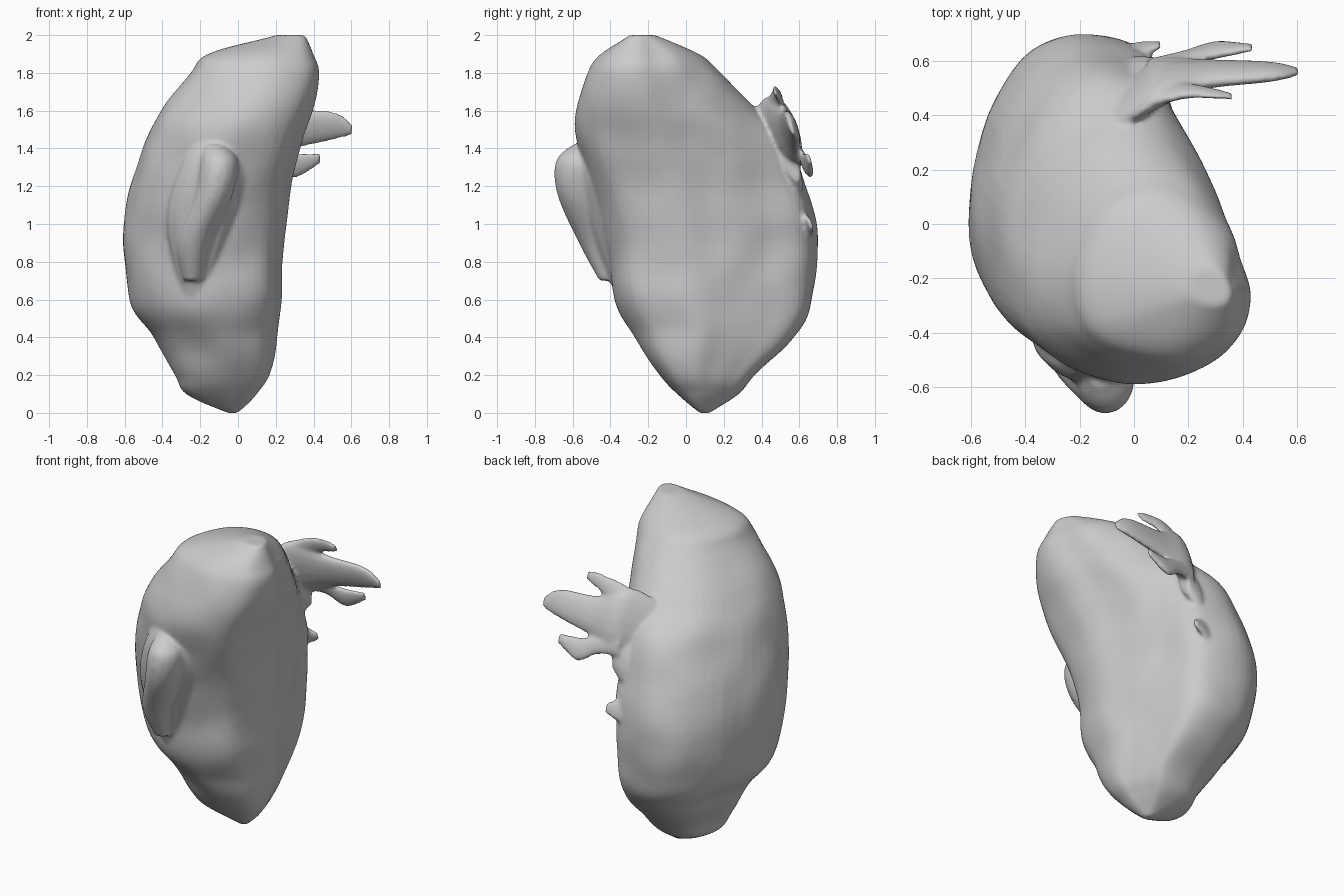
import bpy, bmesh, math
from mathutils import Vector, noise

cube = bpy.data.objects.get("Cube")
if cube:
    bpy.data.objects.remove(cube, do_unlink=True)

shade = 0.6
grey = bpy.data.materials.new("soft grey")
grey.use_nodes = True
grey.diffuse_color = (shade, shade, shade, 1)
bsdf = grey.node_tree.nodes["Principled BSDF"]
bsdf.inputs["Base Color"].default_value = (shade, shade, shade, 1)
bsdf.inputs["Roughness"].default_value = 0.7


def spline(points, steps, closed=False):
    """Smooth curve through points of any dimension."""
    knots = [Vector(point) for point in points]
    count = len(knots)
    spans = count if closed else count - 1

    def knot(index):
        return knots[index % count if closed else max(0, min(count - 1, index))]

    curve = []
    for span in range(spans):
        before, start, end, after = (knot(span + offset) for offset in (-1, 0, 1, 2))
        leave, arrive = (end - before) / 2, (after - start) / 2
        for step in range(steps):
            t = step / steps
            ease = t * t * (3 - 2 * t)
            curve.append(start.lerp(end, ease) + leave * t * (1 - t) ** 2
                         - arrive * t * t * (1 - t))
    return curve if closed else curve + [knots[-1]]


def loft(bm, rings):
    """Skin a list of rings and close both ends."""
    loops = [[bm.verts.new(point) for point in ring] for ring in rings]
    faces = [bm.faces.new(loops[0]), bm.faces.new(loops[-1])]
    for lower, upper in zip(loops, loops[1:]):
        for i in range(len(lower)):
            faces.append(bm.faces.new((lower[i - 1], lower[i], upper[i], upper[i - 1])))
    bmesh.ops.recalc_face_normals(bm, faces=faces)


def branch(bm, path, side, thick, flatness):
    """Tapered oval limb; path rows are x, y, z and half width."""
    angles = [math.tau * k / 16 for k in range(16)]
    rings = []
    for x, y, z, width in spline(path, 8):
        centre = Vector((x, y, z))
        rings.append([centre + width * (side * math.cos(angle) + thick * flatness * math.sin(angle))
                      for angle in angles])
    loft(bm, rings)


def outline(ridge):
    """Rounded cross-section in a unit square; ridge places the back corner."""
    return spline([(0.6, 0), (0.9, 0.1), (1, 0.35), (0.95, 0.55), (0.87, 0.75), (ridge, 0.96),
                   (0.4, 1), (0.15, 0.85), (0, 0.5), (0.06, 0.2), (0.3, 0.05)], 6, closed=True)


# Body rows: height, then left, right, front and back extents
levels = [(0, -0.06, 0, 0.07, 0.13), (0.1, -0.27, 0.1, -0.05, 0.27),
          (0.2, -0.33, 0.17, -0.14, 0.36), (0.4, -0.44, 0.2, -0.27, 0.57),
          (0.6, -0.57, 0.23, -0.37, 0.66), (1, -0.6, 0.25, -0.45, 0.68),
          (1.4, -0.5, 0.33, -0.57, 0.55), (1.6, -0.4, 0.39, -0.58, 0.38),
          (1.8, -0.25, 0.43, -0.52, 0.18), (1.9, -0.15, 0.4, -0.45, 0.07),
          (2, 0.2, 0.35, -0.3, -0.17)]
bm = bmesh.new()
rings = []
for z, left, right, front, back in spline(levels, 8):
    # The back corner is squarer low down and rounder towards the top
    roundness = max(0, min(1, 2 * (z - 1)))
    ring = []
    for u, v in outline(0.75 - roundness / 10):
        point = Vector((left + (right - left) * u, front + (back - front) * v, z))
        outward = Vector((u - 0.5, v - 0.5, 0)).normalized()
        ring.append(point + outward * noise.noise(point * 4.5) / 70)
    rings.append(ring)
loft(bm, rings)

# Raised lobe running down the front, on a broad shallow swelling
across, forward = Vector((1, 0, 0)), Vector((0, 1, 0))
lobe = [(-0.12, -0.54, 1.42, 0.05), (-0.1, -0.57, 1.33, 0.1), (-0.13, -0.56, 1.15, 0.1),
        (-0.23, -0.46, 0.9, 0.09), (-0.24, -0.4, 0.7, 0.05)]
swelling = [(-0.12, -0.48, 1.5, 0.08), (-0.13, -0.47, 1.3, 0.18),
            (-0.2, -0.4, 1, 0.18), (-0.23, -0.32, 0.6, 0.06)]
branch(bm, lobe, across, forward, 1.2)
branch(bm, swelling, across, forward, 0.7)

# Flattened stalk with ragged prongs, and the neck and spur below it
stalk = [(-0.2, 0.33, 1.4, 0.1), (0, 0.46, 1.48, 0.18), (0.1, 0.52, 1.5, 0.19),
         (0.25, 0.55, 1.5, 0.12), (0.5, 0.56, 1.52, 0.08), (0.61, 0.56, 1.5, 0.03)]
lower_prong = [(0.05, 0.56, 1.4, 0.1), (0.18, 0.61, 1.36, 0.06),
               (0.3, 0.64, 1.31, 0.07), (0.44, 0.65, 1.35, 0.03)]
upper_prong = [(0.05, 0.47, 1.58, 0.1), (0.2, 0.49, 1.67, 0.06), (0.36, 0.47, 1.7, 0.03)]
neck = [(-0.1, 0.48, 1.27, 0.14), (0, 0.54, 1.28, 0.16), (0.1, 0.56, 1.32, 0.1)]
spur = [(-0.1, 0.58, 1, 0.1), (0, 0.63, 1, 0.08), (0.1, 0.66, 1, 0.03)]
slope = math.radians(20)
downward = Vector((0, math.sin(slope), -math.cos(slope)))
backward = Vector((0, math.cos(slope), math.sin(slope)))
for limb in (stalk, lower_prong, upper_prong, neck, spur):
    branch(bm, limb, downward, backward, 0.35)

# Fuse the parts into one continuous soft surface
mesh = bpy.data.meshes.new("body")
bm.to_mesh(mesh)
bm.free()
mesh.materials.append(grey)
mesh.polygons.foreach_set("use_smooth", [True] * len(mesh.polygons))
body = bpy.data.objects.new("body", mesh)
bpy.context.collection.objects.link(body)
fuse = body.modifiers.new("Fuse", "REMESH")
fuse.mode = "VOXEL"
fuse.voxel_size = 0.012
fuse.use_smooth_shade = True
relax = body.modifiers.new("Relax", "SMOOTH")
relax.factor = 0.5
relax.iterations = 6
